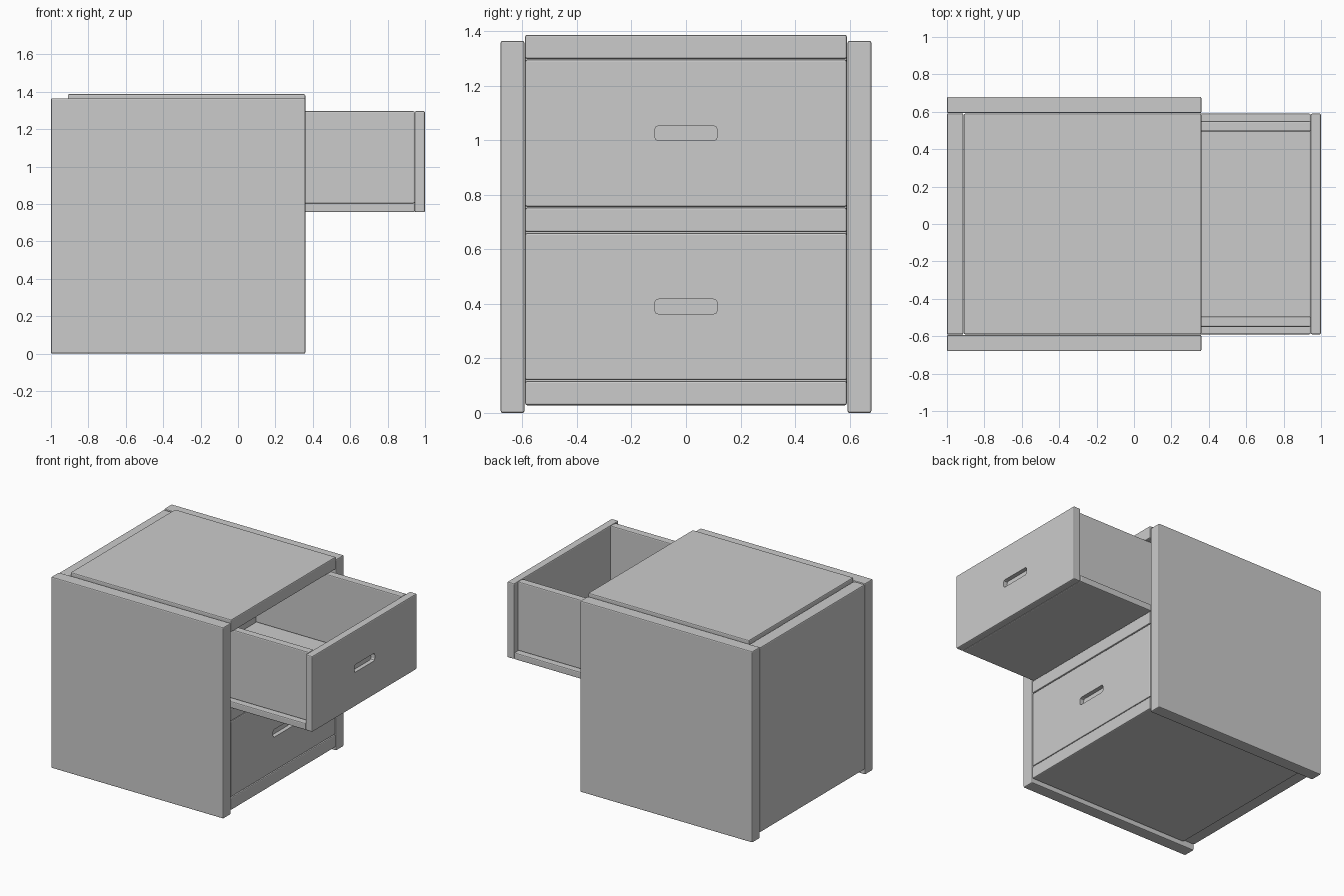
import bpy
import bmesh

if "Cube" in bpy.data.objects:
    bpy.data.objects.remove(bpy.data.objects["Cube"])

BEVEL = 0.007


def box(name, x, y, z, bevel=BEVEL, along_x_only=False):
    """Box from (min, max) ranges with chamfered edges."""
    bm = bmesh.new()
    bmesh.ops.create_cube(bm, size=1)
    for v in bm.verts:
        for i, (lo, hi) in enumerate((x, y, z)):
            v.co[i] = hi if v.co[i] > 0 else lo
    edges = list(bm.edges)
    if along_x_only:
        edges = [e for e in edges if abs(e.verts[0].co.x - e.verts[1].co.x) > 1e-4]
    bmesh.ops.bevel(bm, geom=edges, offset=bevel, segments=2, profile=0.5, affect='EDGES')
    mesh = bpy.data.meshes.new(name)
    bm.to_mesh(mesh)
    bm.free()
    obj = bpy.data.objects.new(name, mesh)
    bpy.context.collection.objects.link(obj)
    return obj


def drawer(label, front_x, z0):
    """Open-topped drawer whose front face lies at front_x and bottom at z0."""
    top = z0 + 0.54
    inner = front_x - 0.055
    back = front_x - 1.255
    half = 0.59

    # front board with a recessed finger slot
    front = box(label + "_drawer_front", (inner, front_x), (-half, half), (z0, top))
    slot = box(label + "_slot_cutter", (front_x - 0.03, front_x + 0.1),
               (-0.115, 0.115), (z0 + 0.243, z0 + 0.297), 0.014, True)
    slot.hide_render = True
    slot.hide_viewport = True
    cut = front.modifiers.new("finger_slot", 'BOOLEAN')
    cut.operation = 'DIFFERENCE'
    cut.solver = 'EXACT'
    cut.object = slot

    # wide base board that runs in the cabinet
    box(label + "_drawer_base", (back, inner), (-half, half), (z0, z0 + 0.048))

    # side walls and back wall standing on the base
    for side, s in (("left", -1), ("right", 1)):
        ys = sorted((s * 0.495, s * 0.55))
        box(f"{label}_drawer_{side}_wall", (back, inner), ys, (z0 + 0.048, top))
    box(label + "_drawer_back_wall", (back, back + 0.055), (-0.495, 0.495),
        (z0 + 0.048, top))


# cabinet side panels
for side, s in (("left", -1), ("right", 1)):
    box("cabinet_%s_side" % side, (-1, 0.36), sorted((s * 0.593, s * 0.68)), (0, 1.365))

# back panel
box("cabinet_back", (-1, -0.912), (-0.591, 0.591), (0.04, 1.36))

# bottom, middle and top boards
for name, z in (("bottom", (0.028, 0.117)), ("middle_shelf", (0.663, 0.753)),
                ("top", (1.298, 1.387))):
    box("cabinet_" + name, (-0.91, 0.36), (-0.59, 0.59), z)

# closed lower drawer and open upper drawer
drawer("lower", 0.358, 0.12)
drawer("upper", 1.0, 0.756)
